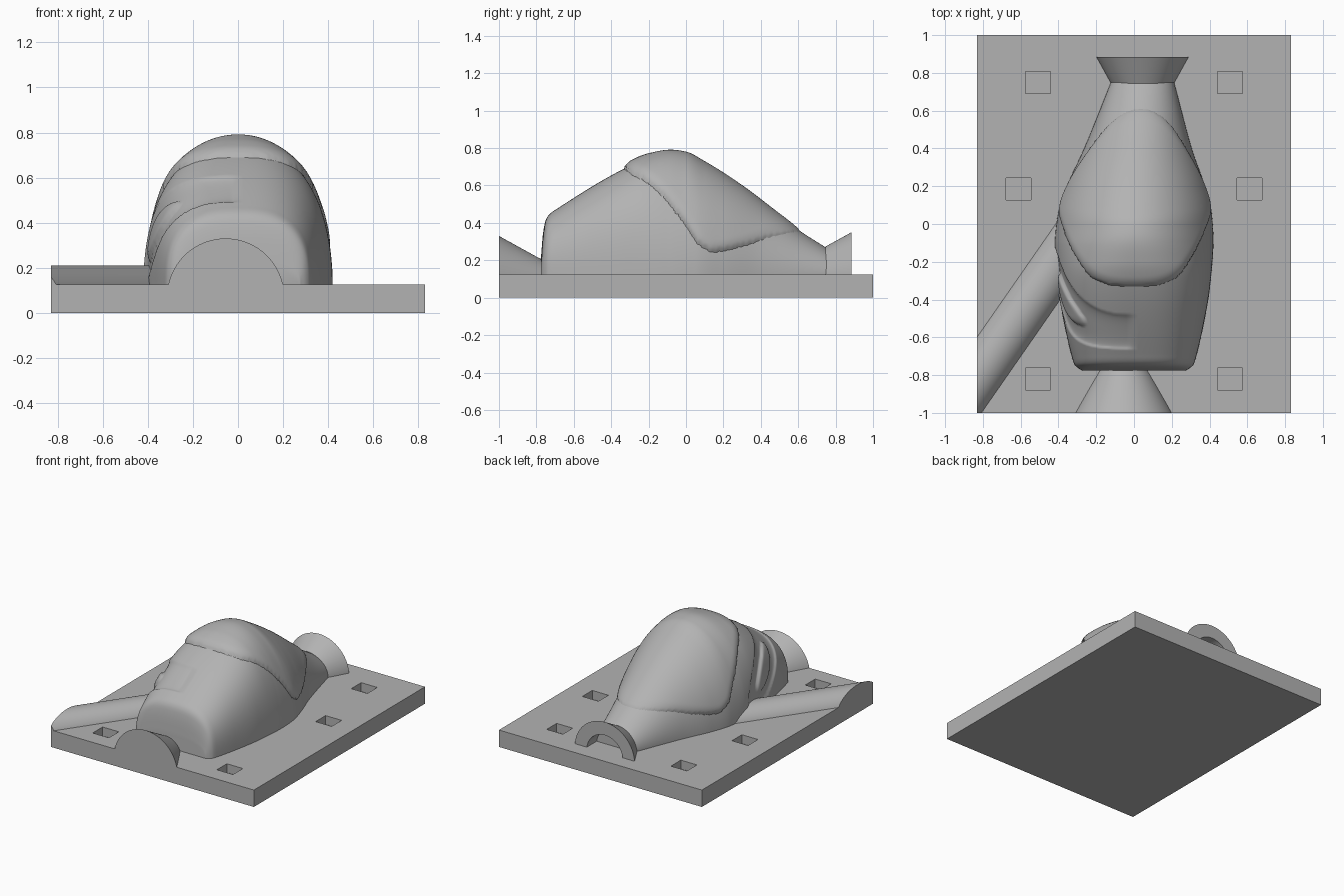
import bpy, bmesh, math
from mathutils import Vector, Matrix

cube = bpy.data.objects.get("Cube")
if cube:
    bpy.data.objects.remove(cube, do_unlink=True)

grey = bpy.data.materials.new("plain grey")
grey.use_nodes = True
grey.diffuse_color = (0.45, 0.45, 0.45, 1)
grey.node_tree.nodes["Principled BSDF"].inputs["Base Color"].default_value = grey.diffuse_color

TOP = 0.125  # upper face of the plate


def finish(name, bm, smooth=None):
    bmesh.ops.recalc_face_normals(bm, faces=bm.faces)
    mesh = bpy.data.meshes.new(name)
    bm.to_mesh(mesh)
    bm.free()
    mesh.materials.append(grey)
    obj = bpy.data.objects.new(name, mesh)
    bpy.context.collection.objects.link(obj)
    bpy.ops.object.select_all(action='DESELECT')
    bpy.context.view_layer.objects.active = obj
    obj.select_set(True)
    if smooth:
        bpy.ops.object.shade_smooth_by_angle(angle=math.radians(smooth))
    return obj


def add_box(bm, centre, size):
    mat = Matrix.Translation(centre) @ Matrix.Diagonal((*size, 1))
    bmesh.ops.create_cube(bm, size=1, matrix=mat)


def skin(bm, rows):
    """Join rows of points into a surface of quads."""
    grid = [[bm.verts.new(p) for p in row] for row in rows]
    for r, s in zip(grid, grid[1:]):
        for i in range(len(r) - 1):
            bm.faces.new((r[i], r[i + 1], s[i + 1], s[i]))
    return grid


def curve(points, x):
    """Monotone cubic through (x, value) points."""
    n = len(points)
    if x <= points[0][0]:
        return points[0][1]
    if x >= points[-1][0]:
        return points[-1][1]
    slope = [(points[i + 1][1] - points[i][1]) / (points[i + 1][0] - points[i][0]) for i in range(n - 1)]

    def tangent(i):
        if i == 0 or i == n - 1:
            return slope[min(i, n - 2)]
        a, b = slope[i - 1], slope[i]
        return 2 * a * b / (a + b) if a * b > 0 else 0

    i = max(k for k in range(n - 1) if points[k][0] <= x)
    h = points[i + 1][0] - points[i][0]
    t = (x - points[i][0]) / h
    return (points[i][1] * (1 + 2 * t) * (1 - t) ** 2 + tangent(i) * h * t * (1 - t) ** 2
            + points[i + 1][1] * t * t * (3 - 2 * t) + tangent(i + 1) * h * t * t * (t - 1))


def rounded(d, width):
    t = min(max(d / width, 0), 1)
    return math.sqrt(1 - (1 - t) ** 2)


# Base plate with blind square sockets
bm = bmesh.new()
add_box(bm, (0, 0, TOP / 2), (1.66, 2, TOP))
plate = finish("base_plate", bm)
bm = bmesh.new()
for x, y in ((0.508, 0.75), (0.612, 0.185), (0.508, -0.82)):
    for side in (-1, 1):
        add_box(bm, (side * x, y, TOP), (0.132, 0.116, 0.13))
cutter = finish("socket_cutter", bm)
cutter.hide_render = True
mod = plate.modifiers.new("sockets", 'BOOLEAN')
mod.operation, mod.object, mod.solver = 'DIFFERENCE', cutter, 'EXACT'
bpy.context.view_layer.objects.active = plate
bpy.ops.object.modifier_apply(modifier=mod.name)
bpy.data.objects.remove(cutter, do_unlink=True)

# Body outline along y: half width, top height, roundness
WIDTH = [(-0.775, 0.275), (-0.76, 0.3), (-0.74, 0.317), (-0.7, 0.33), (-0.55, 0.365), (-0.33, 0.403),
         (-0.1, 0.42), (0.05, 0.408), (0.2, 0.365), (0.4, 0.285), (0.75, 0.167)]
HEIGHT = [(-0.775, 0.22), (-0.765, 0.34), (-0.75, 0.415), (-0.73, 0.446), (-0.69, 0.475), (-0.33, 0.69),
          (-0.2, 0.745), (-0.08, 0.765), (0, 0.755), (0.1, 0.705), (0.3, 0.58), (0.5, 0.435),
          (0.61, 0.356), (0.75, 0.267)]
ROUND = [(-0.775, 2.7), (-0.33, 2.5), (0, 2.0), (0.75, 2.0)]
SHIFT = [(-0.1, 0), (0.2, 0.01), (0.75, 0.045)]

# Lower edge of the shell as height along y
EDGE = [(-0.36, 0.74), (-0.33, 0.69), (-0.2, 0.61), (-0.1, 0.515), (0, 0.385), (0.07, 0.285),
        (0.15, 0.245), (0.3, 0.275), (0.45, 0.325), (0.58, 0.352), (0.62, 0.36), (0.68, 0.6)]
EDGE_LINE = [(y, curve(EDGE, y)) for y in (-0.36 + 1.04 * k / 90 for k in range(91))]


def body_offset(x, y, z):
    """Shallow recess with a raised oval pad on the right side."""
    if x > 0:
        return 0
    u = -0.72 * (y + 0.4) + 0.69 * (z - 0.37)
    v = 0.69 * (y + 0.4) + 0.72 * (z - 0.37)
    recess = math.hypot(u / 0.34, v / 0.15)
    pad = math.hypot(u / 0.18, v / 0.07)
    return -0.017 * rounded(1 - recess, 0.4) + 0.02 * rounded(1 - pad, 0.35)


def shell_offset(x, y, z):
    """Lifted inside the shell edge, buried outside it."""
    d = min(math.hypot(y - a, z - b) for a, b in EDGE_LINE)
    if z < curve(EDGE, y):
        return -min(d, 0.03)
    lift = curve([(-0.3, 0.028), (0.2, 0.024), (0.62, 0.012)], y)
    return lift * rounded(d, 0.05)


def loft(name, offset, start, end, count, around, power):
    rows = []
    for j in range(count + 1):
        y = start + (end - start) * (j / count) ** power
        w, h = curve(WIDTH, y), curve(HEIGHT, y) - TOP
        e, cx = 2 / curve(ROUND, y), curve(SHIFT, y)
        row = []
        for i in range(around + 1):
            c, s = math.cos(math.pi * i / around), math.sin(math.pi * i / around)
            x = math.copysign(w * abs(c) ** e, c)
            z = h * abs(s) ** e
            k = 1 + offset(x, y, z + TOP) / math.hypot(x, z)
            row.append((cx + x * k, y, TOP + z * k))
        # Skirt sunk into the plate
        row.insert(0, (row[0][0], y, TOP - 0.03))
        row.append((row[-1][0], y, TOP - 0.03))
        rows.append(row)
    bm = bmesh.new()
    grid = skin(bm, rows)
    for ring in (grid[0], grid[-1]):
        bm.faces.new(ring)
    return finish(name, bm, 50)


loft("body", body_offset, -0.775, 0.75, 150, 110, 1.3)
loft("back_shell", shell_offset, -0.38, 0.68, 120, 110, 1)


def half_turned(name, profile, cx, cz, steps=48):
    """Turn a (radius, y) profile half way round an axis along y."""
    bm = bmesh.new()
    skin(bm, [[(cx + r * math.cos(a), y, cz + r * math.sin(a)) for r, y in profile]
              for a in (math.pi * k / steps for k in range(steps + 1))])
    bmesh.ops.remove_doubles(bm, verts=bm.verts, dist=1e-5)
    return finish(name, bm, 30)


half_turned("front_sprue", [(0, -1), (0.26, -1), (0.1, -0.71)], -0.055, 0.07)
half_turned("rear_cup", [(0, 0.74), (0.168, 0.745), (0.245, 0.885), (0.148, 0.885), (0.148, 0.77), (0, 0.77)],
            0.045, 0.105)

# Slanted side runner, trimmed to the plate
bm = bmesh.new()
along = Vector((0.57, 0.82, 0)).normalized()
turn = along.to_track_quat('Z', 'Y').to_matrix().to_4x4()
mid = Vector((-0.83, -0.815, 0.077)) + along * 0.35
bmesh.ops.create_cone(bm, cap_ends=True, segments=64, radius1=0.133, radius2=0.133, depth=1.5,
                      matrix=Matrix.Translation(mid) @ turn)
for point, normal in (((-0.83, 0, 0), (-1, 0, 0)), ((0, -1, 0), (0, -1, 0)),
                      ((0, 0, 0.05), (0, 0, -1)), ((-0.2, 0, 0), (1, 0, 0))):
    bmesh.ops.bisect_plane(bm, geom=bm.verts[:] + bm.edges[:] + bm.faces[:],
                           plane_co=point, plane_no=normal, clear_outer=True)
    bmesh.ops.holes_fill(bm, edges=[e for e in bm.edges if e.is_boundary])
finish("side_runner", bm, 30)
